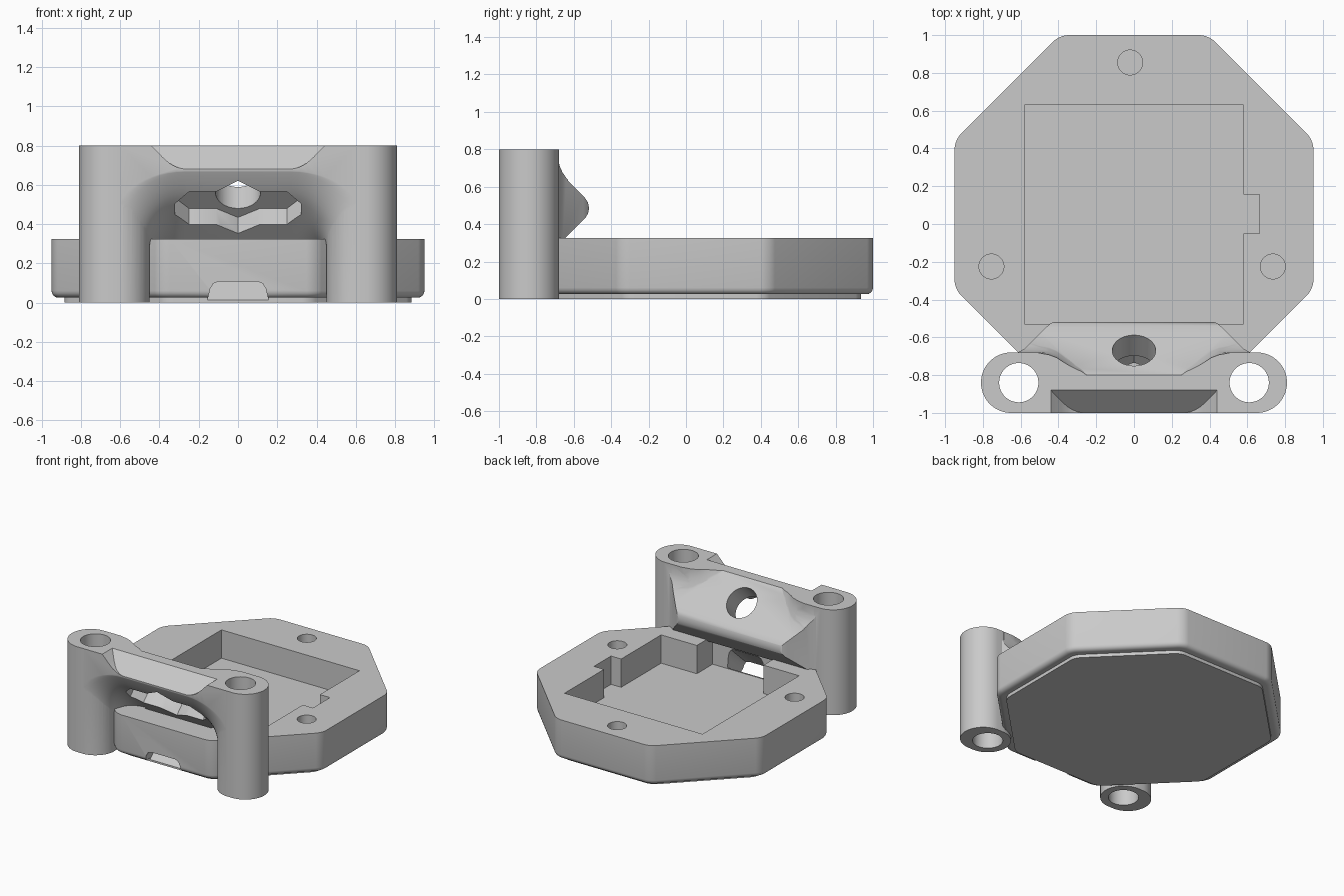
import bpy, bmesh, math
from mathutils import Vector

if "Cube" in bpy.data.objects:
    bpy.data.objects.remove(bpy.data.objects["Cube"], do_unlink=True)

grey = bpy.data.materials.new("plain grey")
grey.use_nodes = True
grey.diffuse_color = (0.59, 0.59, 0.59, 1)
grey.node_tree.nodes["Principled BSDF"].inputs["Base Color"].default_value = (0.59, 0.59, 0.59, 1)

X, Y, Z = Vector((1, 0, 0)), Vector((0, 1, 0)), Vector((0, 0, 1))
PLAN, FRONT, SIDE = (X, Y, Z), (X, Z, Y), (Y, Z, X)
# frame of the sloping bar: across, up the slope, through the bar
TILT = (X, (Z - Y).normalized(), (Y + Z).normalized())
# frame of the cable tunnel, which climbs towards the back
TUNNEL = (X, Z, Y + Z * .9)


def loft(name, sections):
    """Skin a row of matching closed outlines and cap both ends."""
    bm = bmesh.new()
    rows = [[bm.verts.new(p) for p in s] for s in sections]
    bm.faces.new(rows[0])
    bm.faces.new(rows[-1])
    for a, b in zip(rows, rows[1:]):
        for i in range(len(a)):
            bm.faces.new((a[i - 1], a[i], b[i], b[i - 1]))
    bmesh.ops.recalc_face_normals(bm, faces=bm.faces)
    me = bpy.data.meshes.new(name)
    bm.to_mesh(me)
    bm.free()
    ob = bpy.data.objects.new(name, me)
    bpy.context.collection.objects.link(ob)
    me.materials.append(grey)
    return ob


def prism(name, pts, frame, lo, hi, origin=(0, 0, 0)):
    """Extrude a flat outline along the third axis of a frame."""
    a, b, c = frame
    return loft(name, [[Vector(origin) + a * p + b * q + c * d for p, q in pts] for d in (lo, hi)])


def ring(x, y, r, n=48, stretch=0):
    """Circle, or a rounded slot lengthened along x."""
    pts = []
    for i in range(n):
        t = math.tau * (i + .5) / n
        pts.append((x + math.copysign(stretch, math.cos(t)) + r * math.cos(t), y + r * math.sin(t)))
    return pts


def octagon(a, cy):
    return ring(0, cy, a / math.cos(math.pi / 8), 8)


def box(x0, x1, y0, y1):
    return [(x0, y0), (x1, y0), (x1, y1), (x0, y1)]


def mirrored(half):
    """Close an outline given its +x half."""
    return half + [(-x, y) for x, y in reversed(half)]


def combine(ob, tool, op):
    mod = ob.modifiers.new("bool", "BOOLEAN")
    mod.operation, mod.solver, mod.object = op, "EXACT", tool
    bpy.context.view_layer.objects.active = ob
    bpy.ops.object.modifier_apply(modifier=mod.name)
    bpy.data.objects.remove(tool, do_unlink=True)


def round_edges(ob, test, width, segments):
    bm = bmesh.new()
    bm.from_mesh(ob.data)
    bmesh.ops.bevel(bm, geom=[e for e in bm.edges if test(e)], offset=width, segments=segments,
                    profile=.5, affect="EDGES", clamp_overlap=True)
    bm.to_mesh(ob.data)
    bm.free()


def upright(e):
    return abs(e.verts[0].co.z - e.verts[1].co.z) > .03


def finish(ob):
    bpy.ops.object.select_all(action="DESELECT")
    ob.select_set(True)
    bpy.context.view_layer.objects.active = ob
    bpy.ops.object.shade_smooth_by_angle(angle=math.radians(30))


# octagonal tray with rounded corners and lower rim
MID = .05
tray = prism("octagonal_tray", octagon(.95, MID), PLAN, .025, .325)
round_edges(tray, upright, .045, 5)
round_edges(tray, lambda e: max(v.co.z for v in e.verts) < .03, .035, 4)
plate = prism("bottom_plate", octagon(.885, MID), PLAN, 0, .06)
round_edges(plate, upright, .04, 5)
combine(tray, plate, "UNION")

# pocket with a side notch and a front bay, then screw holes
pocket = [(-.58, -.53), (-.28, -.53), (-.28, -.72), (.28, -.72), (.28, -.53), (.58, -.53),
          (.58, -.05), (.665, -.05), (.665, .155), (.58, .155), (.58, .63), (-.58, .63)]
combine(tray, prism("pocket_cutter", pocket, PLAN, .11, .5), "DIFFERENCE")
for x, y in ((-.02, .855), (-.755, -.225), (.735, -.225)):
    combine(tray, prism("screw_cutter", ring(x, y, .066, 32), PLAN, .11, .5), "DIFFERENCE")

# cable tunnel from the front edge up into the pocket
mouth = mirrored([(.155, -.045), (.15, .03), (.142, .07), (.125, .098), (.1, .108)])
combine(tray, prism("tunnel_cutter", mouth, TUNNEL, -.2, .2, (0, -.9, 0)), "DIFFERENCE")
finish(tray)

# bridge web between the two posts
POST_X, POST_Y, POST_R, TOP = .61, -.84, .16, .8
web = prism("bracket", box(-.6, .6, POST_Y - POST_R, POST_Y + POST_R), PLAN, .1, TOP)


# arch opening: walls bulge like the posts, the roof slopes down to the back
def arch_section(y, turn):
    rx = POST_X + .005 - POST_R * math.cos(turn)
    roof = -.38 - max(y, -1) + .05 * max(0, (-.9 - max(y, -1)) / .1) ** 2
    corner, drop = rx - .27, .22
    half = [(rx, -.3)]
    for i in range(13):
        t = math.pi * i / 24
        half.append((rx - corner + corner * math.cos(t), roof - drop + drop * math.sin(t)))
    return [Vector((x, y, z)) for x, z in mirrored(half)]


turns = [math.pi * (i / 20 - .5) for i in range(21)]
sections = [arch_section(POST_Y + POST_R * math.sin(t), t) for t in turns]
sections = [arch_section(-1.2, turns[0])] + sections + [arch_section(-.6, turns[-1])]
combine(web, loft("arch_cutter", sections), "DIFFERENCE")

# wing of the sloping bar that overhangs the tray, thickened where it meets the posts
wing = prism("wing", [(-.78, .77), (-.69, .77), (-.68, .73), (-.673, .704), (-.66, .676), (-.64, .647), (-.61, .612),
                      (-.54, .54), (-.524, .515), (-.518, .485), (-.524, .455), (-.54, .43),
                      (-.665, .305), (-.9, .53)], SIDE, -.7, .7)
combine(wing, prism("wing_plan", mirrored([(.6, -1.1), (.6, -.69), (.615, -.68), (.58, -.66), (.47, -.55),
                                           (.44, -.525), (.4, -.51)]), PLAN, 0, 1), "INTERSECT")
combine(web, wing, "UNION")

# sloping cut behind the top edge, its sides flaring out as they rise off the slope
brow = mirrored([(.2, -.95), (.25, -.84), (.28, -.805), (.31, -.785), (.34, -.762), (.38, -.73),
                 (.41, -.708), (.45, -.692), (.5, -.683), (.58, -.66), (.6, -.5)])
levels = []
for u in (.001, .01, .025, .045, .07, .1, .5):
    shift = .04 * max(0, 1 - u / .1) ** 2
    levels.append([Vector((x, y + shift, u - y - shift)) for x, y in brow])
combine(web, loft("back_cutter", levels), "DIFFERENCE")

# sloping cut in front of the top edge
lip = prism("lip_cutter", mirrored([(.27, .68), (.3, .686), (.325, .696), (.35, .711), (.385, .742),
                                    (.45, .81), (.5, .87)]), FRONT, -1.3, -.7)
combine(lip, prism("lip_slope", [(-1.2, .48), (-.7, .98), (-1.2, .98)], SIDE, -1, 1), "INTERSECT")
combine(web, lip, "DIFFERENCE")

# rounded posts with through holes
for s in (-1, 1):
    post = ring(s * (POST_X + .02), POST_Y, POST_R, 64, .02)
    combine(web, prism("post", post, PLAN, 0, TOP), "UNION")
for s in (-1, 1):
    combine(web, prism("post_hole", ring(s * POST_X, POST_Y, .104), PLAN, -.1, 1), "DIFFERENCE")

# bolt hole through the bar, with a wide slot and a six-sided nut recess in its underside
center = (0, -.86, .48)
combine(web, prism("bolt_hole", ring(0, 0, .115), TILT, -.3, .6, center), "DIFFERENCE")
slot = mirrored([(.25, -.115), (.32, -.04), (.32, .04), (.25, .115)])
nut = [(.18 * math.sin(math.pi * i / 3), .18 * math.cos(math.pi * i / 3)) for i in range(6)]
for outline in (slot, nut):
    combine(web, prism("recess_cutter", outline, TILT, -.15, .115, center), "DIFFERENCE")
finish(web)
